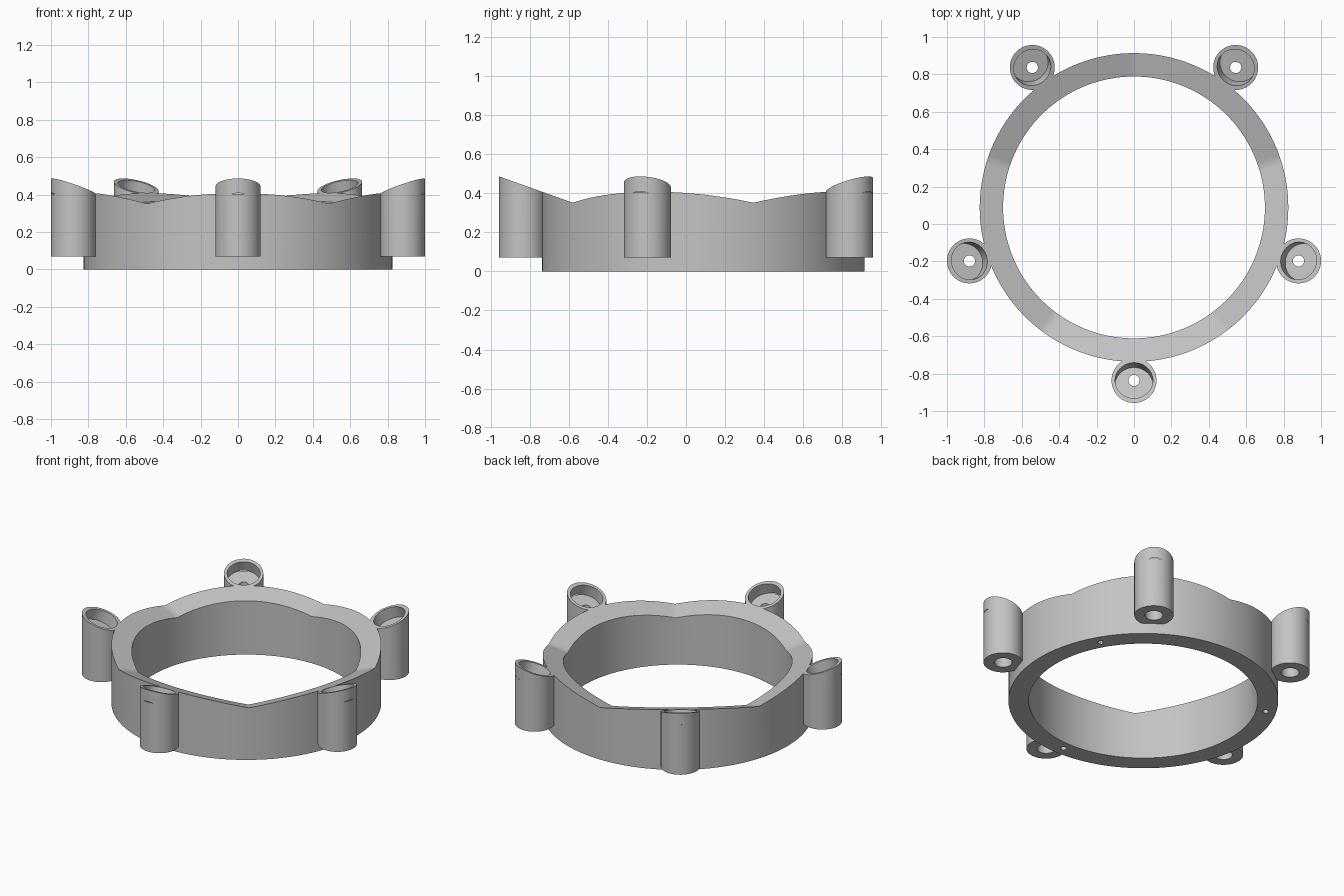
import bpy
import bmesh
from math import sin, cos, pi, atan, radians
from mathutils import Matrix

cube = bpy.data.objects.get("Cube")
if cube:
    bpy.data.objects.remove(cube, do_unlink=True)

CENTRE_Y = 0.0885
SLOPE = 0.357            # each top facet rises outward
TILT = atan(SLOPE)
OUTER, INNER = 0.825, 0.70
POST_D, POST_R, POST_BASE = 0.925, 0.12, 0.07
SECTOR = 2 * pi / 5

grey = bpy.data.materials.new("plain_grey")
grey.use_nodes = True
colour = (0.55, 0.55, 0.55, 1)
grey.diffuse_color = colour
grey.node_tree.nodes["Principled BSDF"].inputs["Base Color"].default_value = colour


def top_height(d):
    """Height of a sloped facet at distance d along its sector direction."""
    return 0.486 - SLOPE * (POST_D + POST_R - d)


def add_object(name, bm):
    bmesh.ops.recalc_face_normals(bm, faces=bm.faces)
    mesh = bpy.data.meshes.new(name)
    bm.to_mesh(mesh)
    bm.free()
    mesh.materials.append(grey)
    obj = bpy.data.objects.new(name, mesh)
    bpy.context.collection.objects.link(obj)
    return obj


def cylinder(name, radius, z0, z1, matrix=Matrix(), segments=64):
    bm = bmesh.new()
    bmesh.ops.create_cone(bm, cap_ends=True, segments=segments, radius1=radius,
                          radius2=radius, depth=z1 - z0,
                          matrix=matrix @ Matrix.Translation((0, 0, (z0 + z1) / 2)))
    return add_object(name, bm)


def select_only(obj):
    bpy.ops.object.select_all(action='DESELECT')
    obj.select_set(True)
    bpy.context.view_layer.objects.active = obj


def cut(target, cutter):
    cutter.hide_render = True
    mod = target.modifiers.new("cut", 'BOOLEAN')
    mod.operation = 'DIFFERENCE'
    mod.solver = 'EXACT'
    mod.object = cutter
    select_only(target)
    bpy.ops.object.modifier_apply(modifier=mod.name)
    bpy.data.objects.remove(cutter, do_unlink=True)


def smooth(obj):
    select_only(obj)
    bpy.ops.object.shade_smooth_by_angle(angle=radians(30))


# Ring whose top is five sloped facets meeting in valleys
bm = bmesh.new()
STEPS = 180
loops = []
for i in range(STEPS):
    a = 2 * pi * i / STEPS
    rel = (a + SECTOR / 2) % SECTOR - SECTOR / 2
    x, y = cos(a - pi / 2), sin(a - pi / 2)
    loops.append([bm.verts.new((r * x, r * y, z)) for r, z in (
        (INNER, 0), (OUTER, 0),
        (OUTER, top_height(OUTER * cos(rel))),
        (INNER, top_height(INNER * cos(rel))))])
for i in range(STEPS):
    p, q = loops[i], loops[(i + 1) % STEPS]
    for k in range(4):
        n = (k + 1) % 4
        bm.faces.new((p[k], q[k], q[n], p[n]))
ring = add_object("ring", bm)

# Three small blind holes in the underside of the ring
for deg in (30, 150, 270):
    a = radians(deg)
    spot = Matrix.Translation((0.76 * cos(a), 0.76 * sin(a), 0))
    cut(ring, cylinder("hole_cutter", 0.018, -0.05, 0.1, spot, 24))
ring.location.y = CENTRE_Y
smooth(ring)

# Post with slanted top, outward along +x
out = Matrix.Translation((POST_D, 0, 0))
post = cylinder("post_1", POST_R, POST_BASE, 0.4, out, 96)
for v in post.data.vertices:
    if v.co.z > 0.3:
        v.co.z = top_height(v.co.x)

# Tilted pocket, wide bore from below and narrow through hole
pocket = (Matrix.Translation((POST_D, 0, top_height(POST_D)))
          @ Matrix.Rotation(-TILT, 4, 'Y'))
cut(post, cylinder("pocket_cutter", 0.101, -0.077, 0.15, pocket, 96))
cut(post, cylinder("bore_cutter", 0.055, 0, 0.27, out, 48))
cut(post, cylinder("through_cutter", 0.03, 0.2, 0.42, out, 48))
smooth(post)

# Five posts spaced evenly round the ring
for i in range(5):
    obj = post
    if i:
        obj = bpy.data.objects.new("post_%d" % (i + 1), post.data)
        bpy.context.collection.objects.link(obj)
    obj.location.y = CENTRE_Y
    obj.rotation_euler.z = -pi / 2 + i * SECTOR
